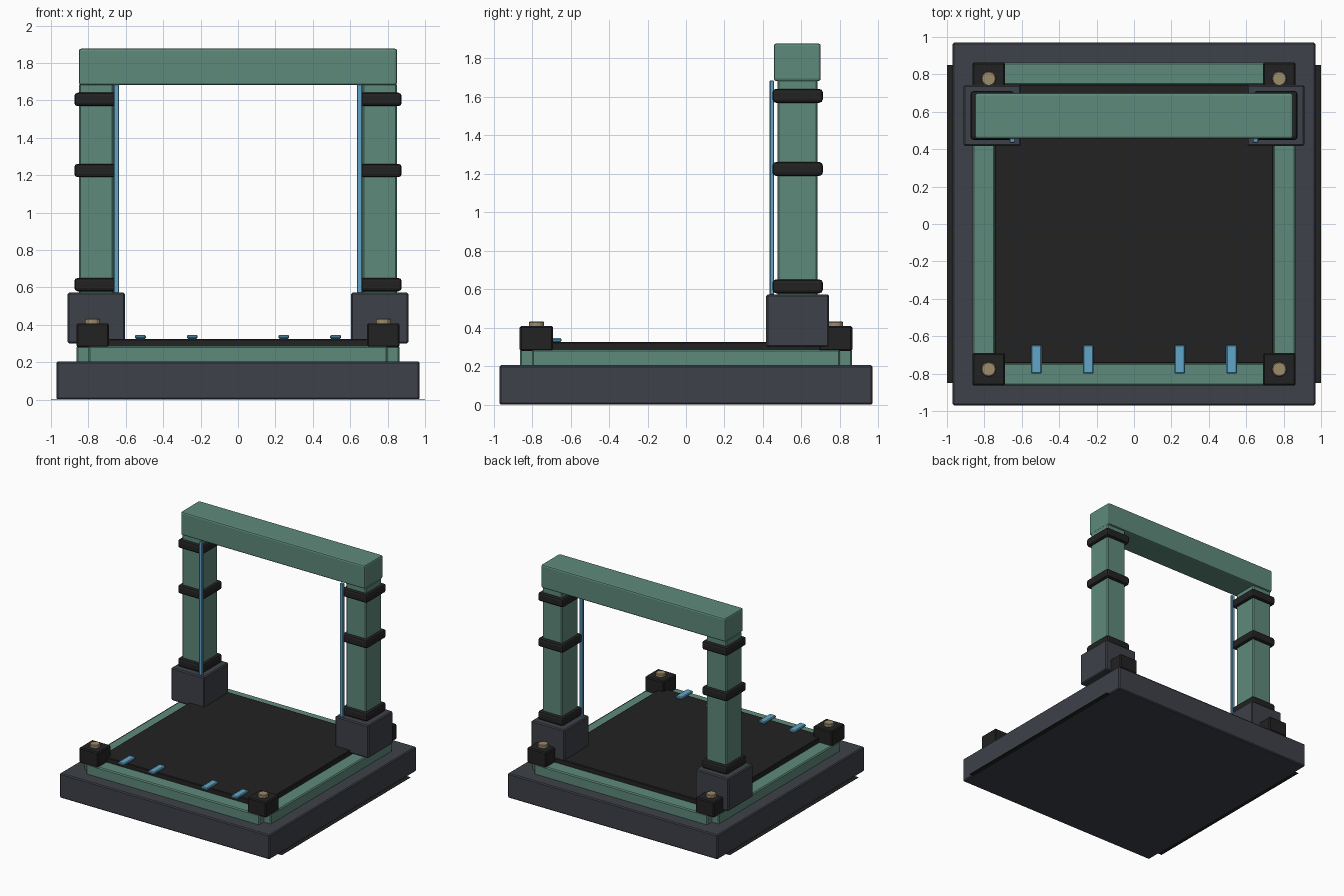
import bpy
import math

if "Cube" in bpy.data.objects:
    bpy.data.objects.remove(bpy.data.objects["Cube"])


def material(name, r, g, b):
    """Flat colour from 0-255 sRGB values."""
    def lin(c):
        c /= 255
        return c / 12.92 if c <= 0.04045 else ((c + 0.055) / 1.055) ** 2.4
    m = bpy.data.materials.new(name)
    m.diffuse_color = (lin(r), lin(g), lin(b), 1)
    m.use_nodes = True
    m.node_tree.nodes["Principled BSDF"].inputs["Base Color"].default_value = m.diffuse_color
    return m


SLATE = material("slate grey", 61, 65, 72)
GREEN = material("muted green", 94, 138, 123)
BLACK = material("soft black", 34, 34, 34)
BLUE = material("light blue", 97, 165, 200)
BRASS = material("dull brass", 158, 140, 106)


def finish(ob, name, mat, bevel, segments=1):
    ob.name = name
    ob.data.materials.append(mat)
    if bevel:
        mod = ob.modifiers.new("Bevel", 'BEVEL')
        mod.width = bevel
        mod.segments = segments
    return ob


def box(name, mat, x, y, z, bevel=0.008, segments=1):
    """Box from (min, max) ranges on each axis."""
    bpy.ops.mesh.primitive_cube_add(size=1, location=[sum(r) / 2 for r in (x, y, z)])
    ob = bpy.context.object
    ob.scale = [abs(r[1] - r[0]) for r in (x, y, z)]
    bpy.ops.object.transform_apply(location=False, rotation=False, scale=True)
    return finish(ob, name, mat, bevel, segments)


def span(c, half):
    return (c - half, c + half)


# Base slab and the thin sheet sticking out at its sides
box("base_slab", SLATE, (-.97, .97), (-.97, .97), (0, .205))
box("ground_sheet", BLACK, (-1, 1), (-.85, .85), (.001, .003), 0)

# Floor mat inside a green border
box("floor_mat", BLACK, (-.745, .745), (-.745, .745), (.19, .325), .005)
for s in (-1, 1):
    box("border_side", GREEN, span(s * .8025, .0605), (-.8, .8), (.19, .288))
    box("border_end", GREEN, (-.8, .8), span(s * .8025, .0605), (.19, .288))

# Corner blocks with brass caps
for sx in (-1, 1):
    for sy in (-1, 1):
        box("corner_block", BLACK, span(sx * .777, .087), span(sy * .777, .087), (.28, .408))
        bpy.ops.mesh.primitive_cylinder_add(vertices=12, radius=.04, depth=.035,
                                            location=(sx * .777, sy * .777, .415))
        finish(bpy.context.object, "corner_cap", BRASS, .005)

# Gate posts: footing, shaft, bands and a light strip
PX, PY = .758, .58
for s in (-1, 1):
    box("post_footing", SLATE, span(s * PX, .153), span(PY, .163), (.3, .573))
    box("post_shaft", GREEN, span(s * PX, .092), span(PY, .104), (.56, 1.69))
    for z in (.615, 1.225, 1.605):
        box("post_band", BLACK, span(s * PX, .117), span(PY, .131), span(z, .036), .018, 2)
    box("light_strip", BLUE, span(s * .65, .015), span(.446, .012), (.57, 1.685), .004)

# Top beam
box("top_beam", GREEN, (-.85, .85), (.457, .7), (1.682, 1.877), .012, 2)

# Blue tabs on the front edge
for x in (-.522, -.245, .245, .522):
    box("front_tab", BLUE, span(x, .029), (-.8, -.647), (.325, .346), .006)
